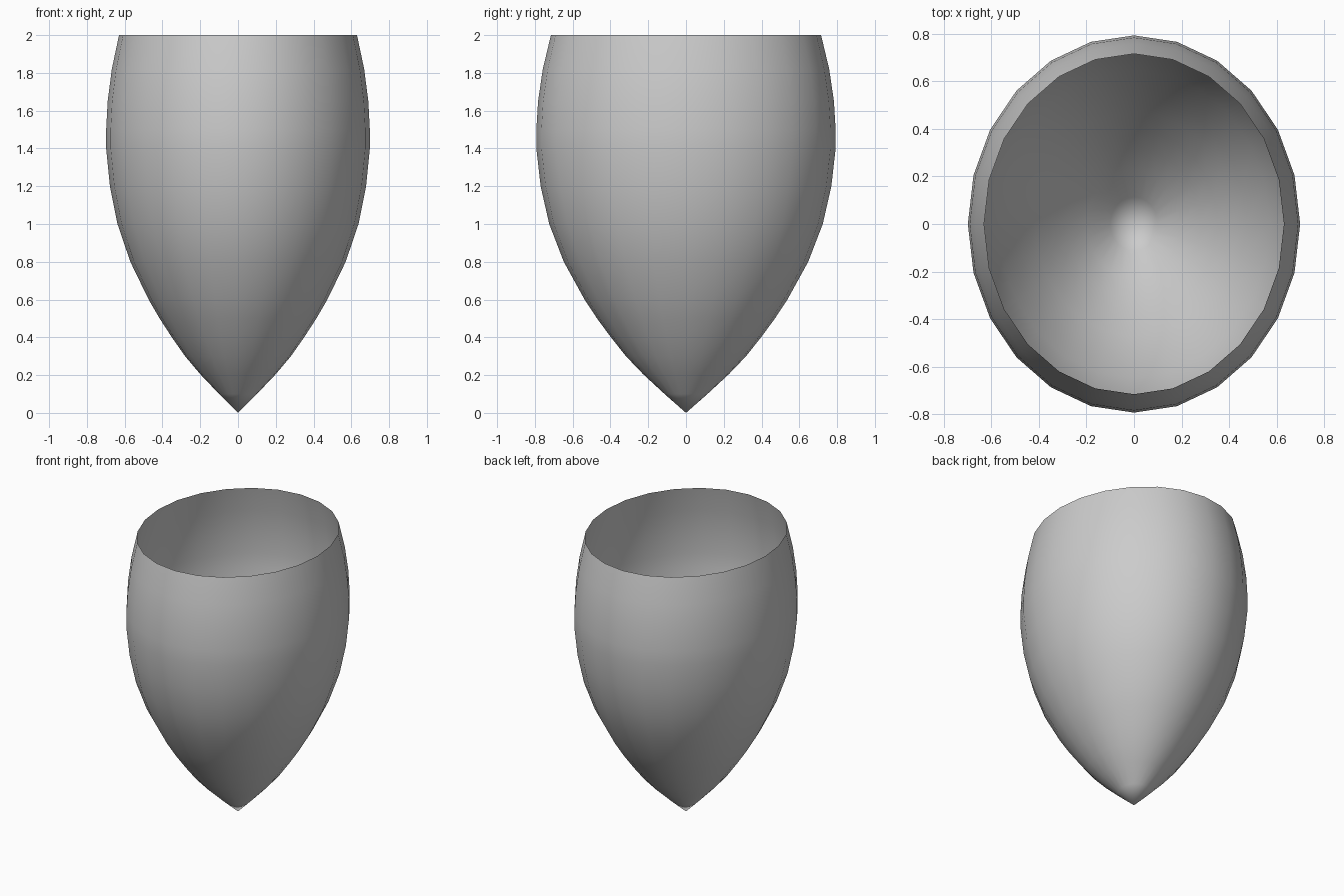
import bpy, bmesh, math

if "Cube" in bpy.data.objects:
    bpy.data.objects.remove(bpy.data.objects["Cube"])

SIDES = 24
Y_RATIO = 1.135  # oval cross-section, deeper than wide
# Profile as (half width, height), from pointed tip to open rim
PROFILE = [(0.10, 0.10), (0.20, 0.205), (0.28, 0.30), (0.35, 0.40),
           (0.415, 0.50), (0.473, 0.60), (0.57, 0.80), (0.638, 1.0),
           (0.678, 1.2), (0.698, 1.4), (0.698, 1.5), (0.69, 1.65),
           (0.668, 1.82), (0.63, 2.0)]

# Open pointed cup, a single thin shell
bm = bmesh.new()
rings = []
for r, z in PROFILE:
    rings.append([bm.verts.new((r * math.sin(2 * math.pi * i / SIDES),
                                r * Y_RATIO * -math.cos(2 * math.pi * i / SIDES), z))
                  for i in range(SIDES)])
tip = bm.verts.new((0, 0, 0))
for i in range(SIDES):
    j = (i + 1) % SIDES
    bm.faces.new((tip, rings[0][j], rings[0][i]))
    for low, high in zip(rings, rings[1:]):
        bm.faces.new((low[i], low[j], high[j], high[i]))

mesh = bpy.data.meshes.new("pointed_cup")
bm.to_mesh(mesh)
bm.free()
for poly in mesh.polygons:
    poly.use_smooth = True
cup = bpy.data.objects.new("pointed_cup", mesh)
bpy.context.collection.objects.link(cup)
